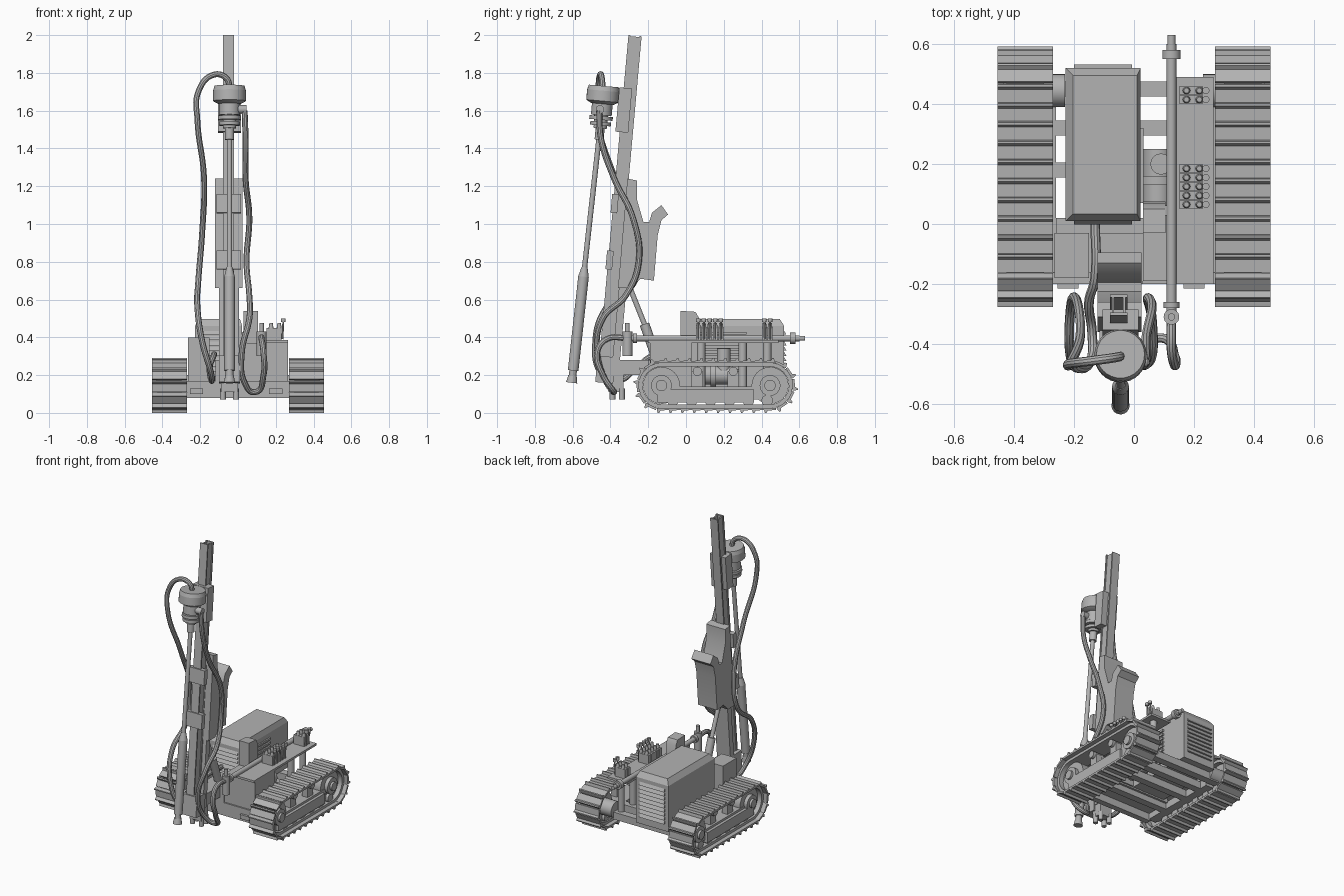
import bpy
import bmesh
import math
from mathutils import Matrix, Vector

default_cube = bpy.data.objects.get("Cube")
if default_cube:
    bpy.data.objects.remove(default_cube, do_unlink=True)

paint = bpy.data.materials.new("plain_grey")
paint.use_nodes = True
grey = (.45, .45, .45, 1)
paint.diffuse_color = grey
paint.node_tree.nodes["Principled BSDF"].inputs["Base Color"].default_value = grey

WORLD = Matrix.Identity(4)
# The mast leans back: local z runs along it, local y is its depth
MAST = Matrix.Translation((0, -.45, 0)) @ Matrix.Rotation(-.09, 4, "X")
built = []


def register(name, mesh):
    obj = bpy.data.objects.new(name, mesh)
    bpy.context.collection.objects.link(obj)
    mesh.materials.clear()
    mesh.materials.append(paint)
    built.append(obj)
    return obj


def finish(name, bm, frame=WORLD):
    bmesh.ops.transform(bm, matrix=frame, verts=bm.verts)
    bmesh.ops.recalc_face_normals(bm, faces=bm.faces)
    mesh = bpy.data.meshes.new(name)
    bm.to_mesh(mesh)
    bm.free()
    return register(name, mesh)


def extrude_profile(bm, profile, x_range):
    """Add a closed (y, z) outline swept along x."""
    ends = [[bm.verts.new((x, y, z)) for y, z in profile] for x in x_range]
    bm.faces.new(ends[0])
    bm.faces.new(ends[1])
    for i in range(len(profile)):
        j = i - 1
        bm.faces.new((ends[0][j], ends[0][i], ends[1][i], ends[1][j]))


def prism(name, profile, x_range, frame=WORLD):
    bm = bmesh.new()
    extrude_profile(bm, profile, x_range)
    return finish(name, bm, frame)


def box(name, xs, ys, zs, frame=WORLD):
    outline = [(ys[0], zs[0]), (ys[1], zs[0]), (ys[1], zs[1]), (ys[0], zs[1])]
    return prism(name, outline, xs, frame)


def cylinder(name, start, end, radius, end_radius=None, frame=WORLD, sides=24):
    start, end = Vector(start), Vector(end)
    axis = end - start
    place = Matrix.Translation((start + end) / 2) @ axis.to_track_quat("Z", "Y").to_matrix().to_4x4()
    bm = bmesh.new()
    bmesh.ops.create_cone(bm, cap_ends=True, segments=sides, radius1=radius,
                          radius2=radius if end_radius is None else end_radius,
                          depth=axis.length, matrix=place)
    return finish(name, bm, frame)


def hose(name, points, radius=.016):
    curve = bpy.data.curves.new(name, "CURVE")
    curve.dimensions = "3D"
    curve.bevel_depth = radius
    curve.bevel_resolution = 3
    curve.resolution_u = 8
    curve.use_fill_caps = True
    spline = curve.splines.new("BEZIER")
    spline.bezier_points.add(len(points) - 1)
    for knot, point in zip(spline.bezier_points, points):
        knot.co = point
        knot.handle_left_type = knot.handle_right_type = "AUTO"
    temp = bpy.data.objects.new(name, curve)
    bpy.context.collection.objects.link(temp)
    bpy.context.view_layer.update()
    graph = bpy.context.evaluated_depsgraph_get()
    mesh = bpy.data.meshes.new_from_object(temp.evaluated_get(graph))
    bpy.data.objects.remove(temp, do_unlink=True)
    return register(name, mesh)


# Crawler tracks
FRONT, REAR, AXLE = -.13, .445, .145
SHOES = 30


def stadium(distance, radius):
    """Point and tangent angle on the track loop."""
    span, arc = REAR - FRONT, math.pi * radius
    half = span + arc
    flip = distance >= half
    d = distance - half if flip else distance
    if d < span:
        y, z, angle = FRONT + d, radius, 0
    else:
        angle = -(d - span) / radius
        y, z = REAR - radius * math.sin(angle), radius * math.cos(angle)
    if flip:
        y, z, angle = FRONT + REAR - y, -z, angle + math.pi
    return y, z + AXLE, angle


def track(side, label):
    def span(a, b):
        return sorted((side * a, side * b))
    radius = .118
    length = 2 * (REAR - FRONT + math.pi * radius)
    pitch = length / SHOES
    h = pitch / 2
    plate = [(-h, 0), (h, 0), (h, .012), (h - .004, .028), (h - .012, .028), (h - .02, .014), (-h, .012)]
    bm = bmesh.new()
    for i in range(SHOES):
        y, z, a = stadium(i * pitch, radius)
        c, s = math.cos(a), math.sin(a)
        extrude_profile(bm, [(y + t * c - n * s, z + t * s + n * c) for t, n in plate], span(.27, .455))
    finish(label + "_track_shoes", bm)

    # Continuous link chain inside the shoes
    bm = bmesh.new()
    rings = []
    steps = 60
    for r in (.12, .1):
        total = 2 * (REAR - FRONT + math.pi * r)
        loop = [stadium(i * total / steps, r)[:2] for i in range(steps)]
        rings += [[bm.verts.new((x, y, z)) for y, z in loop] for x in span(.3, .425)]
    for a, b in ((0, 1), (1, 3), (3, 2), (2, 0)):
        for i in range(steps):
            bm.faces.new((rings[a][i - 1], rings[a][i], rings[b][i], rings[b][i - 1]))
    finish(label + "_track_chain", bm)

    def wheel(part, y, z, r, a, b):
        cylinder(label + part, (side * a, y, z), (side * b, y, z), r)
    for y, part in ((FRONT, "_idler"), (REAR, "_sprocket")):
        wheel(part, y, AXLE, .098, .33, .395)
        wheel(part + "_hub", y, AXLE, .055, .32, .42)
        wheel(part + "_cap", y, AXLE, .03, .42, .435)
    wheel("_drive_motor", REAR, AXLE, .055, .23, .33)
    for i in range(6):
        wheel("_road_roller", FRONT + .1 * (i + .6), .065, .03, .31, .415)
    for y in (.06, .25):
        wheel("_top_roller", y, .22, .024, .32, .405)
        box(label + "_roller_bracket", span(.34, .385), (y - .03, y + .03), (.13, .22))
    box(label + "_track_frame", span(.32, .4), (-.1, .4), (.07, .14))
    box(label + "_frame_plate", span(.4, .42), (-.15, .36), (.055, .125))
    box(label + "_frame_rail", span(.26, .32), (-.17, .4), (.09, .14))


track(1, "left")
track(-1, "right")

# Chassis ladder and front beam
for y in (-.02, .18, .32, .45):
    box("cross_member", (-.3, .3), (y - .025, y + .025), (.09, .14))
box("front_beam", (-.27, .27), (-.2, -.16), (.08, .17))
box("deck_floor", (-.26, .26), (-.18, .02), (.13, .16))
for x in (-.22, .2):
    box("tow_lug", (x - .035, x + .035), (-.215, -.2), (.1, .13))

# Engine hood with bevelled roof and louvres
hood_x, hood_y = (-.228, .022), (.01, .52)
box("engine_hood", hood_x, hood_y, (.14, .46))
bm = bmesh.new()
levels = []
for inset, z in ((0, .46), (.024, .497)):
    (a, b), (c, d) = hood_x, hood_y
    levels.append([bm.verts.new((x, y, z)) for x, y in (
        (a + inset, c + inset), (b - inset / 2, c + inset),
        (b - inset / 2, d - inset), (a + inset, d - inset))])
for level in levels:
    bm.faces.new(level)
for i in range(4):
    bm.faces.new((levels[0][i - 1], levels[0][i], levels[1][i], levels[1][i - 1]))
finish("hood_roof", bm)
for i in range(9):
    z = .19 + i * .028
    for y, out in ((.01, -.012), (.52, .012)):
        prism("end_louvre", [(y, z), (y + out, z), (y, z + .02)], (-.2, -.006))
    box("side_louvre", (.022, .032), (.07, .32), (z, z + .014))

# Front tanks, control box and boom
box("tool_tank", (-.265, -.15), (-.18, -.03), (.14, .4))
box("hydraulic_tank", (.03, .265), (-.19, .03), (.14, .37))
box("side_deck", (.11, .265), (-.2, .49), (.37, .385))
prism("control_box", [(-.03, .37), (.075, .37), (.07, .5), (.05, .535), (-.03, .54)], (.03, .105))
box("boom_mount", (-.12, .03), (-.2, -.03), (.14, .28))
box("mast_boom", (-.09, 0), (-.38, -.18), (.2, .28))
cylinder("tilt_cylinder", (-.045, -.16, .3), (-.045, -.22, .47), .026)
cylinder("tilt_piston", (-.045, -.22, .47), (-.045, -.3, .67), .014)
for y in (.08, .3, .43):
    cylinder("deck_post", (.2, y, .12), (.2, y, .37), .022)
cylinder("pump_body", (.08, .06, .2), (.08, .25, .2), .05)
cylinder("pump_flange", (.08, .13, .2), (.08, .16, .2), .065)
cylinder("air_filter", (.09, .2, .2), (.09, .2, .34), .035)

# Valve banks with levers
for y in [.065 + i * .03 for i in range(5)] + [.415, .445]:
    box("valve_block", (.15, .23), (y - .013, y + .013), (.385, .45))
    for x in (.175, .218):
        cylinder("valve_cap", (x, y, .45), (x, y, .475), .013, .009, sides=12)
    cylinder("valve_lever", (.235, y, .39), (.24, y, .485), .005, sides=8)
    cylinder("lever_knob", (.24, y, .48), (.24, y, .5), .012, sides=12)

# Side air pipe and shut-off valve
cylinder("air_pipe", (.125, -.3, .395), (.125, .6, .395), .016)
cylinder("pipe_flange", (.125, .55, .395), (.125, .58, .395), .03)
cylinder("pipe_nozzle", (.125, .58, .395), (.125, .63, .395), .013)
cylinder("valve_body", (.125, -.31, .3), (.125, -.31, .43), .026)
cylinder("valve_stem", (.125, -.31, .43), (.125, -.31, .475), .012)
cylinder("valve_collar", (.125, -.28, .395), (.125, -.26, .395), .026)

# Hollow mast rails
for v in (-.035, .025):
    box("mast_flange", (-.08, -.022), (v, v + .01), (.22, 2.005), MAST)
for x in (-.074, -.036):
    box("mast_web", (x, x + .008), (-.03, .03), (.22, 2), MAST)
box("mast_slide", (-.1, .005), (.035, .075), (.2, .67), MAST)
box("mast_shoe", (-.1, .01), (-.045, .05), (.16, .3), MAST)
for s in (.76, 1.06):
    box("mast_clip", (-.115, .015), (-.045, -.01), (s, s + .1), MAST)
prism("mast_hopper", [
    (-.31, 1.24), (-.26, 1.23), (-.26, 1.13), (-.225, 1.01), (-.195, 1.01), (-.18, 1.06),
    (-.13, 1.1), (-.095, 1.05), (-.13, 1.02), (-.15, .94), (-.17, .7), (-.24, .71),
    (-.29, .66), (-.36, .66)], (-.122, .025))

# Foot clamp with studs
box("foot_clamp", (-.09, 0), (-.41, -.33), (.11, .2))
for x in (-.08, -.01):
    for y in (-.39, -.34):
        cylinder("clamp_stud", (x, y, .07), (x, y, .13), .016, sides=12)

# Rotary head, carriage and drill string
box("head_carriage", (-.105, .015), (-.058, .01), (1.49, 1.725), MAST)
AXIS = -.045
for bottom, top, low, high in ((1.7, 1.725, .087, .08), (1.645, 1.7, .087, .087), (1.63, 1.645, .06, .087),
                               (1.57, 1.63, .055, .055), (1.545, 1.565, .062, .062),
                               (1.515, 1.535, .055, .055), (1.5, 1.57, .035, .035), (1.44, 1.5, .024, .024)):
    cylinder("rotary_head", (AXIS, -.14, bottom), (AXIS, -.14, top), low, high, MAST, 32)
cylinder("head_port", (AXIS, -.15, 1.6), (.045, -.15, 1.6), .022, frame=MAST)
cylinder("drill_rod", (AXIS, -.14, 1.5), (AXIS, -.157, .7), .014, frame=MAST)
cylinder("hammer_taper", (AXIS, -.156, .76), (AXIS, -.157, .71), .016, .028, MAST)
cylinder("hammer_body", (AXIS, -.157, .71), (AXIS, -.167, .21), .028, frame=MAST)
cylinder("hammer_neck", (AXIS, -.167, .21), (AXIS, -.168, .17), .02, frame=MAST)
cylinder("drill_bit", (AXIS, -.168, .185), (AXIS, -.169, .145), .022, .03, MAST)

# Flexible hoses
hose("main_hose", [
    (-.045, -.44, 1.71), (-.06, -.445, 1.77), (-.13, -.455, 1.79), (-.21, -.465, 1.7), (-.215, -.47, 1.55),
    (-.18, -.38, 1.25), (-.19, -.26, .95), (-.21, -.27, .7), (-.215, -.42, .56), (-.19, -.48, .38),
    (-.14, -.44, .2), (-.14, -.36, .17), (-.15, -.26, .24), (-.13, -.18, .3), (-.13, .02, .3)])
hose("feed_hose", [
    (.035, -.46, 1.6), (.04, -.45, 1.45), (.04, -.38, 1.24), (.06, -.28, 1.03), (.045, -.25, .8),
    (.06, -.32, .62), (.06, -.44, .5), (.02, -.47, .32), (.035, -.42, .16), (.09, -.38, .11),
    (.135, -.44, .2), (.135, -.47, .32), (.125, -.42, .39), (.125, -.3, .395)])

# Smooth round parts while keeping hard edges
bpy.ops.object.select_all(action="DESELECT")
for obj in built:
    obj.select_set(True)
bpy.context.view_layer.objects.active = built[0]
bpy.ops.object.shade_smooth_by_angle(angle=math.radians(35))
